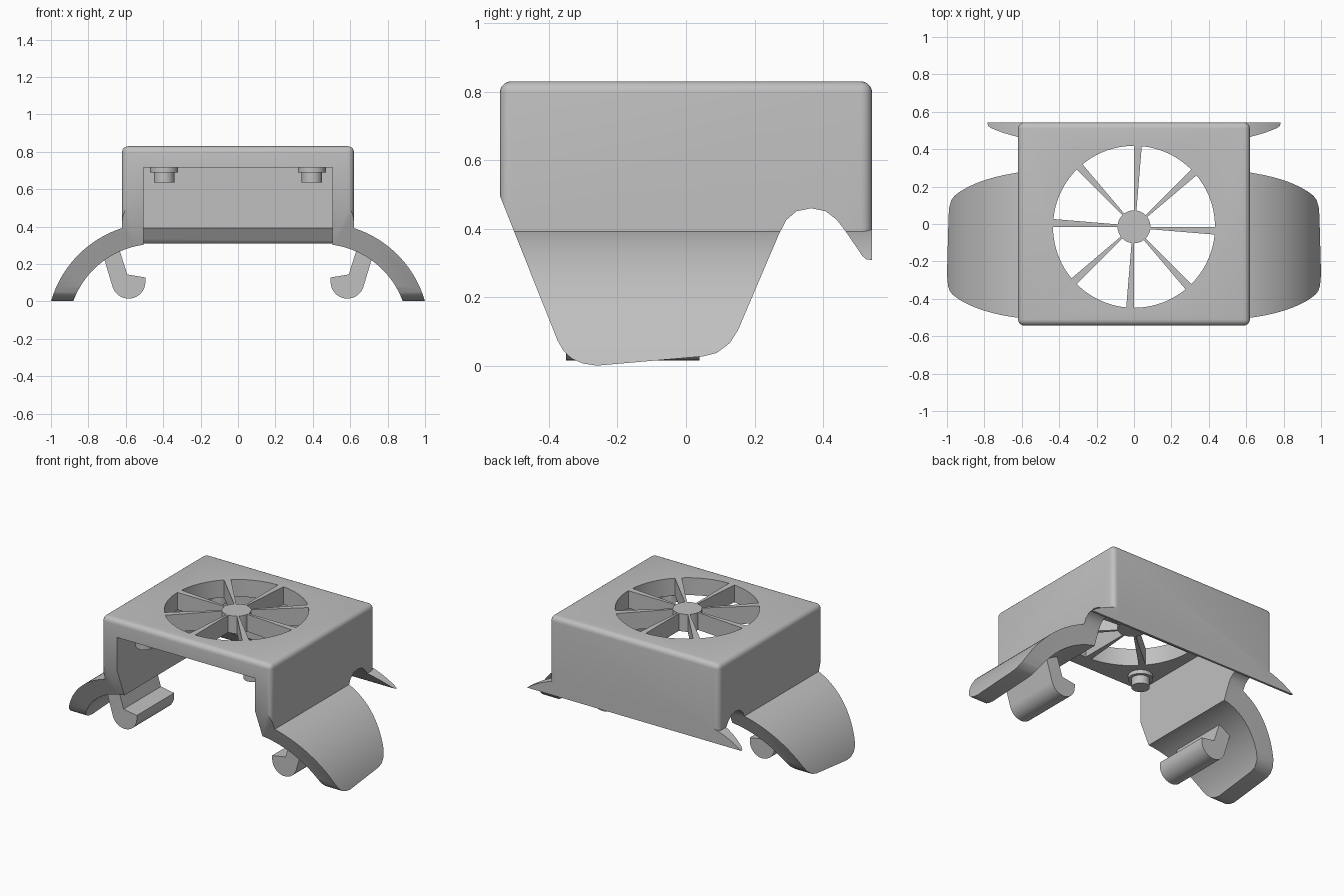
import bpy, bmesh
from math import sin, cos, asin, acos, radians, pi

if "Cube" in bpy.data.objects:
    bpy.data.objects.remove(bpy.data.objects["Cube"])

grey = bpy.data.materials.new("plain grey")
grey.use_nodes = True
grey.diffuse_color = (0.53, 0.53, 0.53, 1)
grey.node_tree.nodes["Principled BSDF"].inputs["Base Color"].default_value = grey.diffuse_color


def prisms(name, outlines, axis, lo, hi):
    """Extrude closed 2D outlines along an axis into one object."""
    place = {"x": lambda a, b, d: (d, a, b),
             "y": lambda a, b, d: (a, d, b),
             "z": lambda a, b, d: (a, b, d)}[axis]
    bm = bmesh.new()
    for pts in outlines:
        low = [bm.verts.new(place(a, b, lo)) for a, b in pts]
        high = [bm.verts.new(place(a, b, hi)) for a, b in pts]
        bm.faces.new(low)
        bm.faces.new(high[::-1])
        for i in range(len(pts)):
            j = (i + 1) % len(pts)
            bm.faces.new((low[j], low[i], high[i], high[j]))
    bmesh.ops.recalc_face_normals(bm, faces=bm.faces)
    return finish(name, bm)


def finish(name, bm):
    mesh = bpy.data.meshes.new(name)
    bm.to_mesh(mesh)
    bm.free()
    mesh.materials.append(grey)
    ob = bpy.data.objects.new(name, mesh)
    bpy.context.collection.objects.link(ob)
    return ob


def activate(ob):
    bpy.ops.object.select_all(action="DESELECT")
    ob.select_set(True)
    bpy.context.view_layer.objects.active = ob


def combine(ob, tool, operation):
    mod = ob.modifiers.new(operation, "BOOLEAN")
    mod.operation = operation
    mod.solver = "EXACT"
    mod.object = tool
    activate(ob)
    bpy.ops.object.modifier_apply(modifier=mod.name)
    bpy.data.objects.remove(tool)


def arc(cx, cy, r, start, end, n):
    return [(cx + r * cos(start + (end - start) * i / n),
             cy + r * sin(start + (end - start) * i / n)) for i in range(n + 1)]


def rect(x0, x1, y0, y1):
    return [(x0, y0), (x1, y0), (x1, y1), (x0, y1)]


def mirrored(pts):
    return [(-x, z) for x, z in pts]


# Housing block with rounded top and upright edges
HALF_X, HALF_Y, BASE, TOP, CEILING = 0.62, 0.543, 0.305, 0.83, 0.715
housing = prisms("fan_housing", [rect(-HALF_X, HALF_X, -HALF_Y, HALF_Y)], "z", BASE, TOP)
bm = bmesh.new()
bm.from_mesh(housing.data)
rounded = [e for e in bm.edges if max(v.co.z for v in e.verts) > TOP - 0.01]
bmesh.ops.bevel(bm, geom=rounded, offset=0.033, segments=5, profile=0.5, affect="EDGES")
bm.to_mesh(housing.data)
bm.free()

# Curved side arms, full depth before trimming
CX, CZ, OUTER, INNER = 0.4425, -0.16, 0.58, 0.467
arm = (arc(CX, CZ, OUTER, asin(-CZ / OUTER), acos(0.03 / OUTER), 28)
       + arc(CX, CZ, INNER, acos(0.03 / INNER), asin(-CZ / INNER), 28))
for side in (arm, mirrored(arm)):
    combine(housing, prisms("arm", [side], "y", -HALF_Y, HALF_Y), "UNION")

# Hollow inside, open at the front and below
combine(housing, prisms("cavity", [rect(-0.505, 0.505, -0.8, 0.465)], "z", -0.2, CEILING),
        "DIFFERENCE")

# Vent openings, leaving a hub and eight tapered spokes
VENT_Y = -0.015
vents = []
for k in range(8):
    a, b = radians(45 * k), radians(45 * k + 45)
    vents.append(arc(0, VENT_Y, 0.433, a, b - radians(5.5), 10)
                 + arc(0, VENT_Y, 0.088, b - radians(8.5), a, 6))
combine(housing, prisms("vents", vents, "z", 0.6, 0.95), "DIFFERENCE")

# Side silhouette trims the front slope, arm ends, rear arches and rear fins
silhouette = [(-0.6, 1), (-0.6, 0.64), (-0.375, 0.075), (-0.358, 0.045), (-0.333, 0.021),
              (-0.3, 0.007), (-0.26, 0.001), (0.05, 0.028), (0.09, 0.038), (0.128, 0.067),
              (0.152, 0.105), (0.27, 0.382), (0.292, 0.425), (0.322, 0.451), (0.365, 0.46),
              (0.408, 0.451), (0.44, 0.426), (0.473, 0.382), (0.514, 0.321), (0.526, 0.311),
              (0.54, 0.309), (0.6, 0.309), (0.6, 1)]
combine(housing, prisms("silhouette", [silhouette], "x", -1.2, 1.2), "INTERSECT")

# Clip hooks under the arms
hook = ([(0.738, 0.3), (0.715, 0.225)] + arc(0.585, 0.105, 0.09, radians(-12), -pi, 16)
        + [(0.495, 0.128), (0.592, 0.144), (0.648, 0.32)])
parts = [housing,
         prisms("left_hook", [hook], "y", -0.35, 0.04),
         prisms("right_hook", [mirrored(hook)], "y", -0.35, 0.04)]

# Stepped mounting pegs below the top plate
for side, x in (("left", 0.395), ("right", -0.395)):
    for end, y in (("front", -0.41), ("rear", 0.38)):
        for piece, r, lo, hi in (("flange", 0.075, 0.69, 0.73), ("peg", 0.055, 0.635, 0.7)):
            ring = arc(x, y, r, 0, 2 * pi, 32)[:-1]
            parts.append(prisms(f"{end}_{side}_{piece}", [ring], "z", lo, hi))

for ob in parts:
    activate(ob)
    bpy.ops.object.shade_smooth_by_angle(angle=radians(30))
